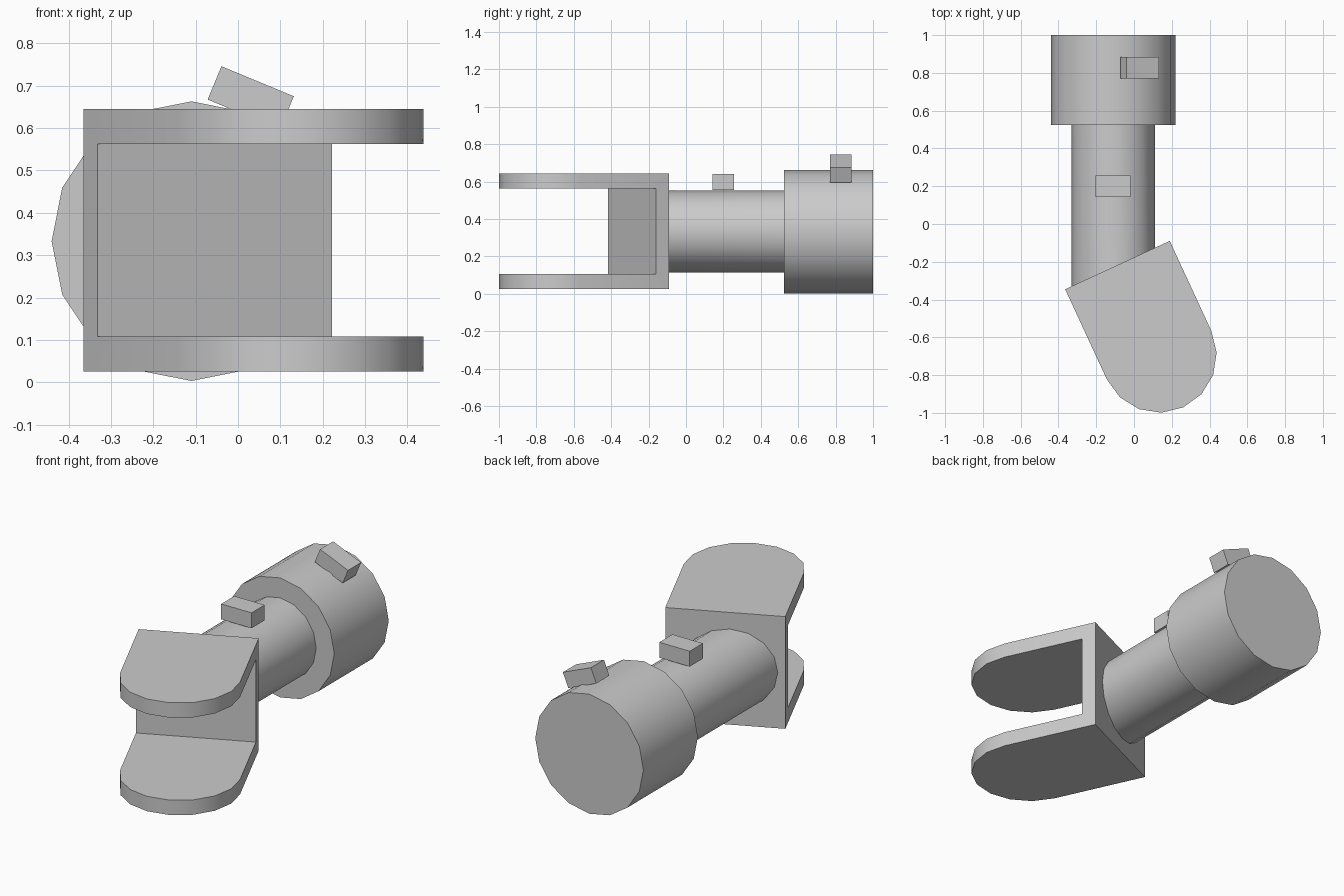
import bpy, bmesh, math
from mathutils import Matrix, Vector

cube = bpy.data.objects.get("Cube")
if cube:
    bpy.data.objects.remove(cube, do_unlink=True)

grey = bpy.data.materials.new("plain grey")
grey.use_nodes = True
colour = (0.6, 0.6, 0.6, 1)
grey.diffuse_color = colour
grey.node_tree.nodes["Principled BSDF"].inputs["Base Color"].default_value = colour

AXIS_X, AXIS_Z = -0.11, 0.333          # centre line of the shaft
TURN = math.radians(24.8)              # swing of the fork
FORK = Vector((-0.0875, -0.2175, 0.335))  # middle of the fork's back face


def finish(name, bm):
    """Turn a bmesh into a named object and select it."""
    bmesh.ops.recalc_face_normals(bm, faces=bm.faces)
    mesh = bpy.data.meshes.new(name)
    bm.to_mesh(mesh)
    bm.free()
    mesh.materials.append(grey)
    obj = bpy.data.objects.new(name, mesh)
    bpy.context.collection.objects.link(obj)
    bpy.ops.object.select_all(action='DESELECT')
    obj.select_set(True)
    bpy.context.view_layer.objects.active = obj
    return obj


def prism(outline, depth):
    """Extrude a closed outline of points along a vector."""
    bm = bmesh.new()
    face = bm.faces.new([bm.verts.new(p) for p in outline])
    ext = bmesh.ops.extrude_face_region(bm, geom=[face])
    new = [v for v in ext["geom"] if isinstance(v, bmesh.types.BMVert)]
    bmesh.ops.translate(bm, verts=new, vec=depth)
    return bm


def shaft(name, radius, y0, y1):
    """16-sided cylinder along y."""
    ring = []
    for i in range(16):
        a = math.tau * i / 16
        ring.append((AXIS_X + radius * math.cos(a), y0, AXIS_Z + radius * math.sin(a)))
    return prism(ring, (0, y1 - y0, 0))


def block(size, matrix):
    bm = bmesh.new()
    bmesh.ops.create_cube(bm, size=1, matrix=matrix @ Matrix.Diagonal((*size, 1)))
    return bm


# Wide rear barrel
finish("rear_barrel", shaft("rear_barrel", 0.33, 0.525, 1.0))
bpy.ops.object.shade_smooth_by_angle(angle=math.radians(30))

# Narrow shaft, its front end mitred into the fork's back plate
bm = shaft("shaft", 0.22, -0.2, 0.53)
for v in bm.verts:
    if v.co.y < 0:
        v.co.y = FORK.y + (v.co.x - FORK.x) * math.tan(TURN) - 0.03
finish("shaft", bm)
bpy.ops.object.shade_smooth_by_angle(angle=math.radians(30))

# Keys: one upright on the shaft, one tilted on the barrel
for name, y, radius, tilt in (("shaft_key", 0.2, 0.265, 0),
                              ("barrel_key", 0.828, 0.366, 22.5)):
    place = (Matrix.Translation((AXIS_X, y, AXIS_Z))
             @ Matrix.Rotation(math.radians(tilt), 4, 'Y')
             @ Matrix.Translation((0, 0, radius)))
    finish(name, block((0.185, 0.114, 0.085), place))

# Fork: round-ended slab with the gap between its two arms cut out
R, LENGTH, HALF = 0.305, 0.525, 0.3095
outline = [(R, 0, -HALF), (-R, 0, -HALF)]
for i in range(9):
    a = math.pi + math.pi * i / 8
    outline.append((R * math.cos(a), -LENGTH + R * math.sin(a), -HALF))
gap = finish("fork_gap_cutter",
             block((1, 1, 0.455), Matrix.Translation((0, -0.578, 0))))
gap.hide_render = True
fork = finish("fork", prism(outline, (0, 0, 2 * HALF)))
cut = fork.modifiers.new("gap", 'BOOLEAN')
cut.operation = 'DIFFERENCE'
cut.solver = 'EXACT'
cut.object = gap
bpy.ops.object.modifier_apply(modifier=cut.name)
bpy.data.objects.remove(gap, do_unlink=True)
fork.location = FORK
fork.rotation_euler.z = TURN
bpy.ops.object.shade_smooth_by_angle(angle=math.radians(30))
